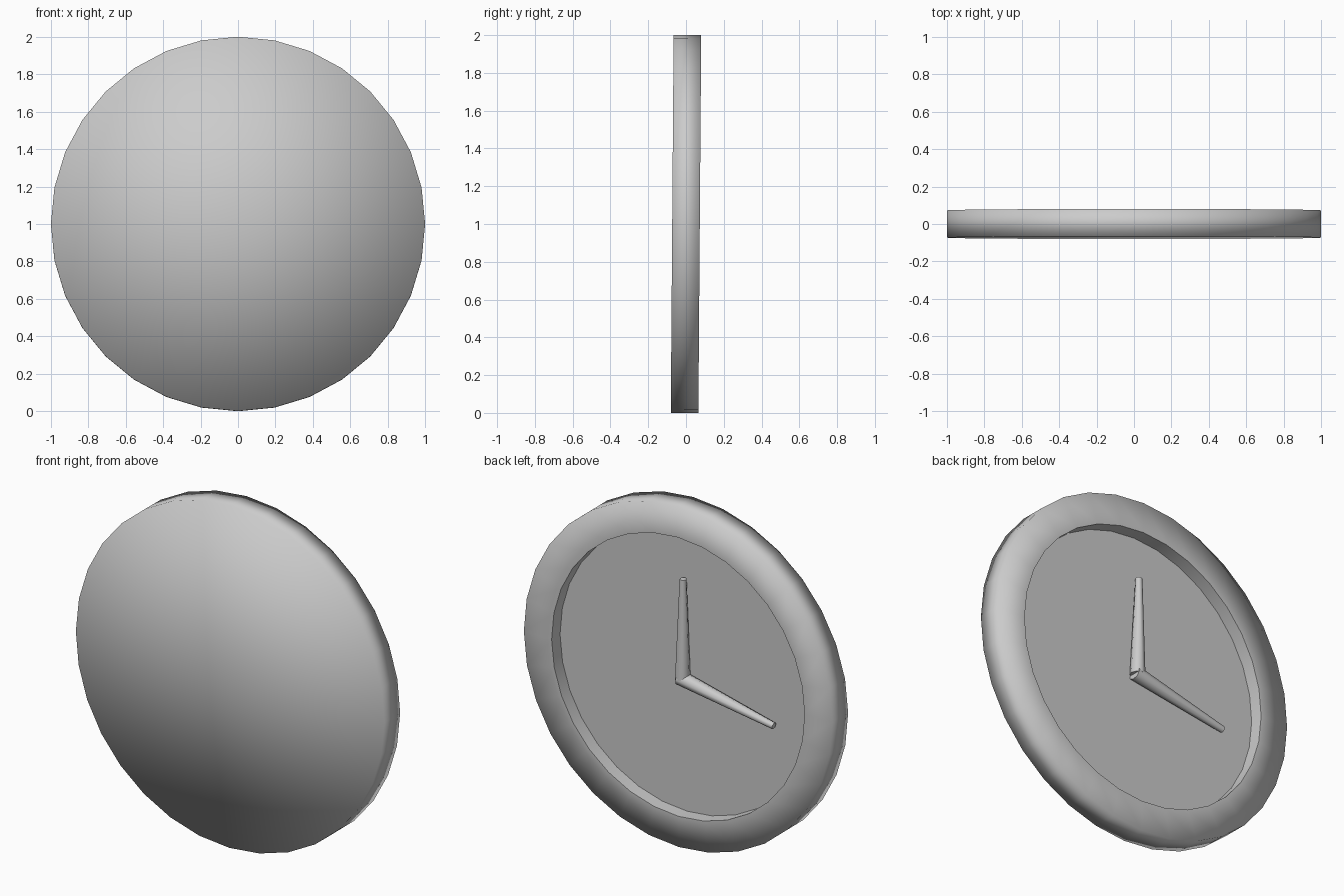
import bpy, bmesh, math
from mathutils import Vector, Matrix

if "Cube" in bpy.data.objects:
    bpy.data.objects.remove(bpy.data.objects["Cube"])

SIDES = 32
HALF = 0.073          # half thickness
TILT = Matrix.Translation((0, 0, 1)) @ Matrix.Rotation(-0.0075, 4, 'X')


def finish(bm, name):
    bmesh.ops.recalc_face_normals(bm, faces=bm.faces)
    for f in bm.faces:
        f.smooth = True
    bm.transform(TILT)
    me = bpy.data.meshes.new(name)
    bm.to_mesh(me)
    bm.free()
    ob = bpy.data.objects.new(name, me)
    bpy.context.collection.objects.link(ob)
    return ob


# Clock case: lathed profile (radius, y) with a recessed dial
def clock_case():
    profile = [(1.0, -HALF), (1.0, HALF), (0.82, HALF), (0.82, -0.005)]
    bm = bmesh.new()
    rings = []
    for r, y in profile:
        rings.append([bm.verts.new((r * math.cos(2 * math.pi * i / SIDES), y,
                                    r * math.sin(2 * math.pi * i / SIDES)))
                      for i in range(SIDES)])
    for a, b in zip(rings, rings[1:]):
        for i in range(SIDES):
            j = (i + 1) % SIDES
            bm.faces.new((a[i], a[j], b[j], b[i]))
    # domed-looking smooth cover and flat dial, both as fans
    for ring in (rings[0], rings[-1]):
        c = bm.verts.new((0, ring[0].co.y, 0))
        for i in range(SIDES):
            bm.faces.new((c, ring[i], ring[(i + 1) % SIDES]))
    # crisp edges only around the recess
    for ring in rings[2:]:
        for i in range(SIDES):
            bm.edges.get((ring[i], ring[(i + 1) % SIDES])).smooth = False
    return finish(bm, "clock_case")


# Hands: tapered rods lying on the dial
def hand(name, start, end, r1=0.042, r2=0.019):
    p, q = Vector(start), Vector(end)
    d = q - p
    bm = bmesh.new()
    bmesh.ops.create_cone(bm, cap_ends=True, segments=8, radius1=r1,
                          radius2=r2, depth=d.length)
    bm.transform(Matrix.Translation((p + q) / 2)
                 @ d.to_track_quat('Z', 'Y').to_matrix().to_4x4())
    for e in bm.edges:
        if any(len(f.verts) > 4 for f in e.link_faces):
            e.smooth = False
    return finish(bm, name)


clock_case()
hand("minute_hand", (0, 0.03, -0.03), (-0.005, 0.03, 0.56))
hand("hour_hand", (0.02, 0.03, -0.025), (-0.59, 0.03, -0.147))
